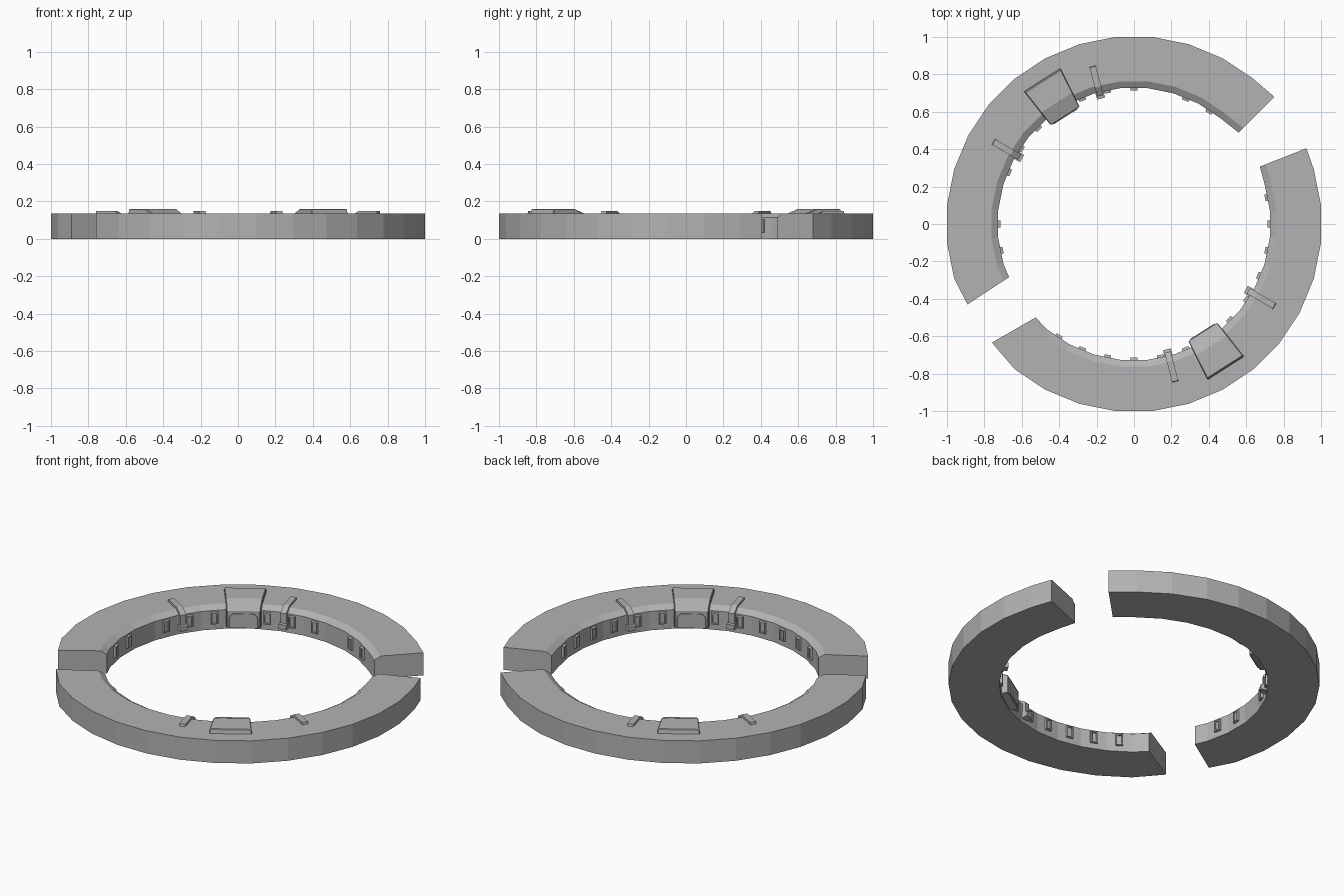
import bpy, bmesh
from math import radians, sin, cos
from mathutils import Vector

cube = bpy.data.objects.get("Cube")
if cube:
    bpy.data.objects.remove(cube)

grey = bpy.data.materials.new("plain_grey")
grey.use_nodes = True
colour = (0.45, 0.45, 0.45, 1)
grey.diffuse_color = colour
grey.node_tree.nodes["Principled BSDF"].inputs["Base Color"].default_value = colour

HEIGHT = 0.135
STEP = 11.25          # the ring is cut from a 32-sided polygon
WALL = 0.726          # distance from the axis to the inner wall facets


def loft(name, loops, bevel=0):
    """Skin a row of closed loops and cap both ends."""
    bm = bmesh.new()
    rows = [[bm.verts.new(p) for p in loop] for loop in loops]
    n = len(rows[0])
    for a, b in zip(rows, rows[1:]):
        for i in range(n):
            j = (i + 1) % n
            bm.faces.new((a[i], a[j], b[j], b[i]))
    bm.faces.new(rows[0])
    bm.faces.new(rows[-1])
    bmesh.ops.recalc_face_normals(bm, faces=bm.faces)
    mesh = bpy.data.meshes.new(name)
    bm.to_mesh(mesh)
    bm.free()
    mesh.materials.append(grey)
    ob = bpy.data.objects.new(name, mesh)
    bpy.context.collection.objects.link(ob)
    if bevel:
        mod = ob.modifiers.new("edge_bevel", 'BEVEL')
        mod.width = bevel
        mod.segments = 1
    return ob


def polar(angle, r, side, z):
    """Point at radius r, shifted sideways along the tangent."""
    c, s = cos(radians(angle)), sin(radians(angle))
    return Vector((r * c - side * s, r * s + side * c, z))


def section(outer, inner):
    """Ring cross-section with a chamfered inner top edge."""
    lip = inner.lerp(outer, 0.13)
    up = Vector((0, 0, HEIGHT))
    return [outer, outer + up, lip + up, inner + up * 0.84, inner]


def half_ring(name, first, last, turn):
    sections = [section(*first)]
    for k in range(14):
        a = turn + STEP * (4.5 + k)
        sections.append(section(polar(a, 1.0048, 0, 0), polar(a, 0.73, 0, 0)))
    sections.append(section(*last))
    loft(name, sections)


def radial_prism(name, angle, profile, width, bevel=0):
    """Sweep a radius/height profile sideways; width depends on radius."""
    loft(name, [[polar(angle, r, s * width(r), z) for r, z in profile]
                for s in (-1, 1)], bevel)


def window(name, angle):
    """Raised frame with a sunken pane on the inner wall."""
    layers = [(WALL + 0.004, 0.021, 0.036), (WALL - 0.012, 0.018, 0.033),
              (WALL - 0.012, 0.012, 0.026), (WALL - 0.006, 0.010, 0.024)]
    loft(name, [[polar(angle, r, sx * w, 0.069 + sz * h)
                 for sx, sz in ((-1, -1), (1, -1), (1, 1), (-1, 1))]
                for r, w, h in layers])


def pt(x, y):
    return Vector((x, y, 0))


# Two ring halves with angled cut ends
half_ring("back_ring_half", (pt(0.75, 0.68), pt(0.56, 0.488)),
          (pt(-0.89, -0.43), pt(-0.668, -0.284)), 0)
half_ring("front_ring_half", (pt(-0.76, -0.634), pt(-0.526, -0.5)),
          (pt(0.922, 0.405), pt(0.673, 0.307)), 180)

clamp_profile = [(0.915, 0.13), (0.908, 0.16), (0.77, 0.16), (0.685, 0.128),
                 (0.685, 0.022), (0.735, 0.012), (0.80, 0.10)]
strap_profile = [(0.872, 0.13), (0.868, 0.149), (0.757, 0.149), (0.708, 0.12),
                 (0.708, 0.03), (0.74, 0.03), (0.74, 0.10), (0.78, 0.13)]
foot_profile = [(0.693, 0.058), (0.693, 0.03), (0.74, 0.022), (0.74, 0.066)]
panel_outline = [(-0.08, 0.03), (-0.074, 0.024), (0.074, 0.024), (0.08, 0.03),
                 (0.08, 0.085), (0.06, 0.108), (-0.06, 0.108), (-0.08, 0.085)]

for label, turn, missing in (("back", 0, (7, 15)), ("front", 180, ())):
    # Wide clamp over the inner edge, with a face panel
    mid = turn + 122.5
    radial_prism(label + "_clamp", mid, clamp_profile,
                 lambda r: 0.092 + 0.1 * (r - 0.685), 0.004)
    loft(label + "_clamp_panel",
         [[polar(mid, r, x * k, z) for x, z in panel_outline]
          for r, k in ((0.688, 1), (0.680, 0.96))])

    # Narrow straps with feet on either side
    for i, a in enumerate((104.7, 149.7)):
        radial_prism(f"{label}_strap_{i}", turn + a, strap_profile,
                     lambda r: 0.017)
        radial_prism(f"{label}_strap_foot_{i}", turn + a, foot_profile,
                     lambda r: 0.022)

    # Small windows, one per inner facet except behind the clamp
    for k in range(5, 18):
        if k != 11 and k not in missing:
            window(f"{label}_window_{k}", turn + STEP * k)
